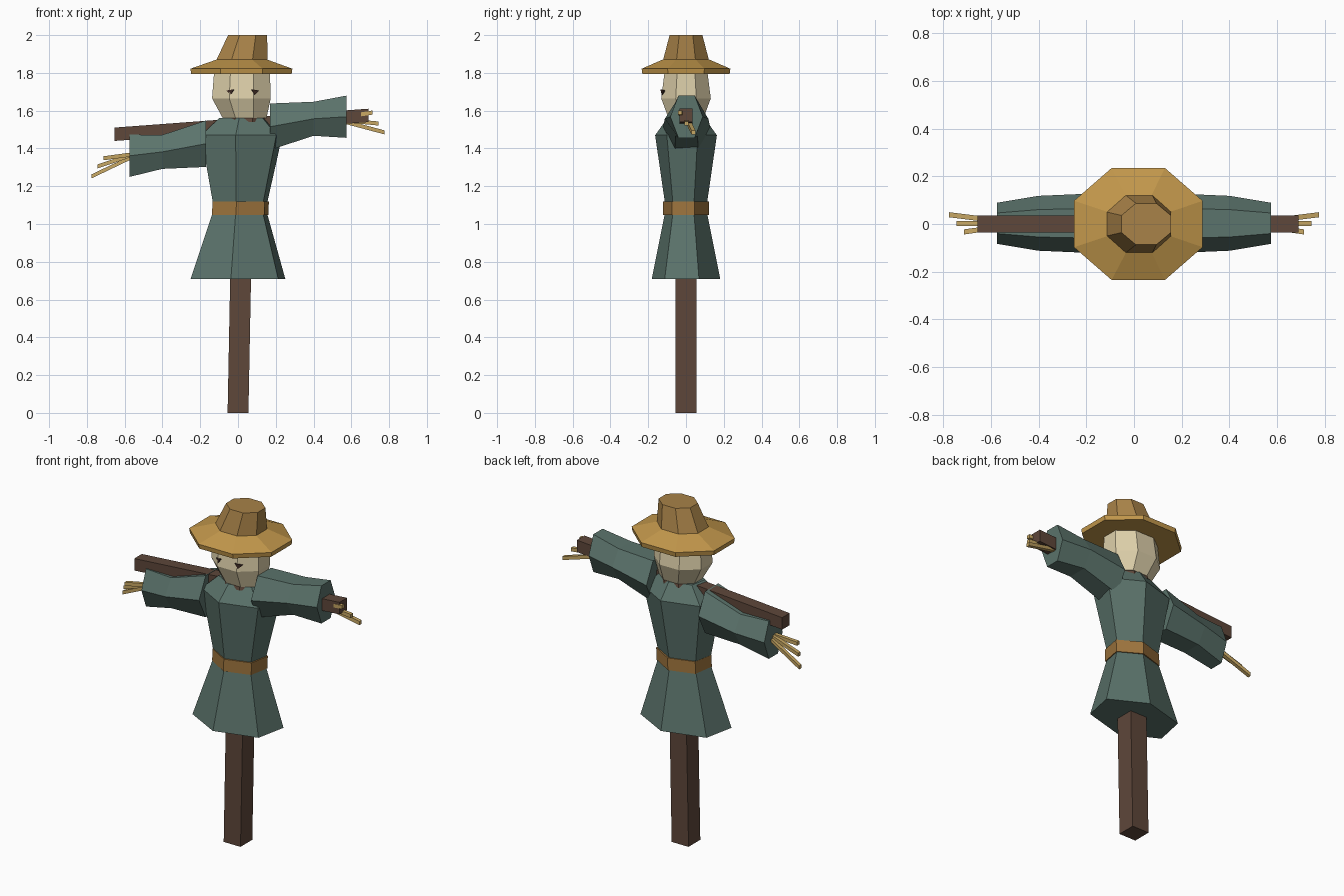
import bpy, bmesh
from math import cos, sin, radians, tau

cube = bpy.data.objects.get("Cube")
if cube:
    bpy.data.objects.remove(cube, do_unlink=True)


def material(name, rgb):
    """Flat material from an 0-255 sRGB colour."""
    linear = [((c / 255 + 0.055) / 1.055) ** 2.4 for c in rgb] + [1]
    m = bpy.data.materials.new(name)
    m.use_nodes = True
    m.diffuse_color = linear
    bsdf = m.node_tree.nodes["Principled BSDF"]
    bsdf.inputs["Base Color"].default_value = linear
    bsdf.inputs["Roughness"].default_value = 0.9
    return m


COAT = material("coat_green", (91, 115, 107))
WOOD = material("dark_wood", (94, 71, 58))
SACK = material("sackcloth", (222, 208, 170))
BRIM = material("hat_straw", (194, 151, 75))
CROWN = material("hat_brown", (168, 130, 72))
BELT = material("belt_leather", (160, 118, 62))
STRAW = material("straw", (200, 168, 100))
EYE = material("eye_dark", (62, 42, 36))


def loft(name, mat, axis, sides, phase, rings):
    """Closed solid through rings (x, y, z, radius a, radius b) across an axis."""
    bm = bmesh.new()
    loops = []
    for x, y, z, a, b in rings:
        loop = []
        for i in range(sides):
            t = radians(phase) + tau * i / sides
            u, v = a * cos(t), b * sin(t)
            offset = {"X": (0, u, v), "Y": (u, 0, v), "Z": (u, v, 0)}[axis]
            loop.append(bm.verts.new((x + offset[0], y + offset[1], z + offset[2])))
        loops.append(loop)
    for low, high in zip(loops, loops[1:]):
        for i in range(sides):
            j = (i + 1) % sides
            bm.faces.new((low[i], low[j], high[j], high[i]))
    bm.faces.new(loops[0])
    bm.faces.new(loops[-1])
    bmesh.ops.recalc_face_normals(bm, faces=bm.faces)
    mesh = bpy.data.meshes.new(name)
    bm.to_mesh(mesh)
    bm.free()
    mesh.materials.append(mat)
    obj = bpy.data.objects.new(name, mesh)
    bpy.context.collection.objects.link(obj)
    return obj


# Wooden frame, leaning slightly
loft("post", WOOD, "Z", 4, 45, [(0, 0, 0, 0.078, 0.078), (0.03, 0, 1.55, 0.078, 0.078)])
loft("crossbar", WOOD, "X", 4, 45,
     [(-0.655, 0, 1.475, 0.05, 0.05), (0.69, 0, 1.575, 0.05, 0.05)])
loft("neck_tie", WOOD, "Z", 8, 22.5,
     [(0.03, 0, 1.54, 0.125, 0.105), (0.03, 0, 1.572, 0.115, 0.095)])

# Coat with flared skirt, and belt
loft("coat", COAT, "Z", 6, 22,
     [(0, 0, 0.71, 0.27, 0.183),
      (0.01, 0, 1.08, 0.148, 0.108),
      (0.02, 0, 1.47, 0.232, 0.165),
      (0.025, 0, 1.56, 0.135, 0.1)])
loft("belt", BELT, "Z", 6, 22,
     [(0.012, 0, 1.048, 0.161, 0.122), (0.014, 0, 1.12, 0.161, 0.122)])

# Sleeves and straw fingers; one arm hangs lower than the other
arms = {"left": (1, (1.515, 1.557, 1.568), (1.565, 1.55, 1.545), (1.59, 1.532, 1.485)),
        "right": (-1, (1.425, 1.382, 1.361), (1.37, 1.37, 1.36), (1.348, 1.305, 1.252))}
for label, (s, heights, roots, tips) in arms.items():
    shape = zip((0.17, 0.4, 0.575), heights, (0.125, 0.115, 0.086), (0.142, 0.104, 0.129))
    loft(label + "_sleeve", COAT, "X", 6, 0,
         [(s * x, 0.003, z, a, b) for x, z, a, b in shape])
    for i, (root, tip) in enumerate(zip(roots, tips)):
        spread = (i - 1) * 0.036
        loft(f"{label}_straw_{i + 1}", STRAW, "X", 4, 45,
             [(s * 0.55, spread * 0.3, root, 0.015, 0.015),
              (s * (0.712 + 0.032 * i), spread + 0.003, tip, 0.015, 0.015)])

# Sack head
loft("head", SACK, "Z", 8, 22.5,
     [(0.035, 0, 1.56, 0.125, 0.1),
      (0.018, 0, 1.665, 0.168, 0.142),
      (0.022, 0, 1.84, 0.158, 0.118)])

# Triangular eyes
for label, s in (("left", 1), ("right", -1)):
    eye = loft(label + "_eye", EYE, "Y", 3, -90,
               [(0, -0.004, 0, 0.025, 0.018), (0, 0.005, 0, 0.025, 0.018)])
    eye.location = (0.025 + s * 0.065, -0.124, 1.701)
    eye.rotation_euler = (0, s * 0.15, s * 0.4)

# Hat
loft("hat_brim", BRIM, "Z", 8, 22.5,
     [(0.018, 0, 1.795, 0.288, 0.25),
      (0.018, 0, 1.822, 0.292, 0.254),
      (0.02, 0, 1.872, 0.14, 0.13)])
loft("hat_crown", CROWN, "Z", 8, 22.5,
     [(0.02, 0, 1.865, 0.147, 0.132), (0.051, 0, 2.0, 0.112, 0.094)])
